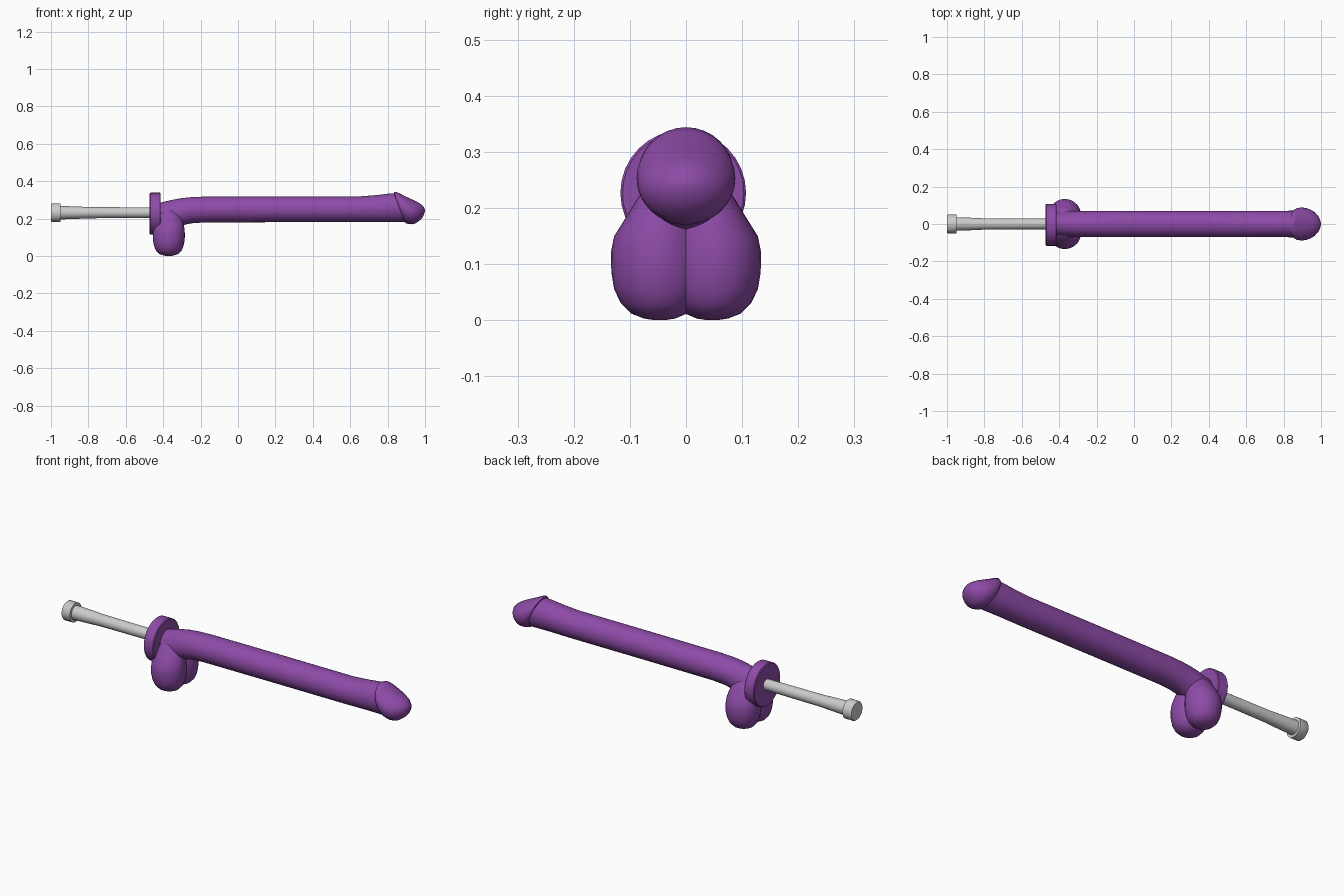
import bpy, bmesh, math
from mathutils import Vector

purple = bpy.data.materials.new("purple")
purple.diffuse_color = (0.27, 0.07, 0.39, 1)


def loft(name, rings, sides=32, mat=None, angle=40):
    """Skin a list of (centre, axis_a, axis_b) elliptical rings, capped at both ends."""
    bm = bmesh.new()
    loops = []
    for c, a, b in rings:
        c, a, b = Vector(c), Vector(a), Vector(b)
        loops.append([bm.verts.new(c + a * math.cos(t) + b * math.sin(t))
                      for t in (2 * math.pi * i / sides for i in range(sides))])
    for lo, hi in zip(loops, loops[1:]):
        for i in range(sides):
            j = (i + 1) % sides
            bm.faces.new((lo[i], lo[j], hi[j], hi[i]))
    bm.faces.new(loops[0][::-1])
    bm.faces.new(loops[-1])
    bmesh.ops.recalc_face_normals(bm, faces=bm.faces[:])
    me = bpy.data.meshes.new(name)
    bm.to_mesh(me)
    bm.free()
    ob = bpy.data.objects.new(name, me)
    bpy.context.collection.objects.link(ob)
    if mat:
        me.materials.append(mat)
    bpy.ops.object.select_all(action='DESELECT')
    ob.select_set(True)
    bpy.context.view_layer.objects.active = ob
    bpy.ops.object.shade_smooth_by_angle(angle=math.radians(angle))
    return ob


def along_x(x, z, ry, rz, lean=0.0, y=0.0):
    """Ring facing x; lean pushes its top backwards."""
    return (x, y, z), (0, ry, 0), (-lean, 0, rz)


# Grey handle with end knob
loft("handle", [along_x(x, 0.232, r, r) for x, r in
                ((-1, 0.046), (-0.995, 0.05), (-0.95, 0.05), (-0.95, 0.036),
                 (-0.86, 0.033), (-0.8, 0.03), (-0.45, 0.028))], 24)

# Round guard disc
loft("guard", [along_x(x, 0.227, r, r, y=-0.005) for x, r in
               ((-0.472, 0.108), (-0.468, 0.112), (-0.418, 0.112), (-0.414, 0.108))],
     32, purple)

# Long shaft, curving down at the base
loft("shaft", [along_x(*p) for p in (
    (-0.42, 0.20, 0.066, 0.085), (-0.38, 0.212, 0.068, 0.082),
    (-0.34, 0.226, 0.07, 0.077), (-0.30, 0.237, 0.07, 0.073),
    (-0.25, 0.245, 0.07, 0.07), (-0.18, 0.249, 0.07, 0.069),
    (0.2, 0.25, 0.07, 0.069), (0.65, 0.25, 0.07, 0.069),
    (0.75, 0.254, 0.07, 0.072, 0.01), (0.84, 0.258, 0.071, 0.077, 0.025),
    (0.88, 0.258, 0.071, 0.076, 0.03))], 32, purple)

# Flared rounded tip
loft("tip", [along_x(*p) for p in (
    (0.862, 0.258, 0.070, 0.074, 0.028), (0.866, 0.258, 0.080, 0.083, 0.032),
    (0.877, 0.258, 0.086, 0.086, 0.034), (0.895, 0.253, 0.088, 0.083, 0.032),
    (0.918, 0.247, 0.086, 0.074, 0.027), (0.942, 0.244, 0.078, 0.062, 0.018),
    (0.965, 0.242, 0.064, 0.049, 0.009), (0.984, 0.242, 0.044, 0.034, 0.004),
    (0.995, 0.242, 0.023, 0.018), (0.9995, 0.242, 0.005, 0.004))], 32, purple, 50)

# Two hanging lobes below the base
profile = ((0.000, 0.047, 0.008, 0.008), (0.003, 0.047, 0.028, 0.028),
           (0.012, 0.048, 0.050, 0.052), (0.030, 0.049, 0.067, 0.069),
           (0.055, 0.050, 0.078, 0.079), (0.085, 0.050, 0.083, 0.085),
           (0.120, 0.050, 0.084, 0.086), (0.150, 0.048, 0.080, 0.083),
           (0.185, 0.040, 0.066, 0.076), (0.215, 0.032, 0.056, 0.066),
           (0.240, 0.028, 0.042, 0.050), (0.255, 0.026, 0.020, 0.025))
for side, label in ((1, "left"), (-1, "right")):
    loft("lobe_" + label, [((-0.37, side * y, z), (rx, 0, 0), (0, ry, 0))
                           for z, y, ry, rx in profile], 28, purple, 60)
